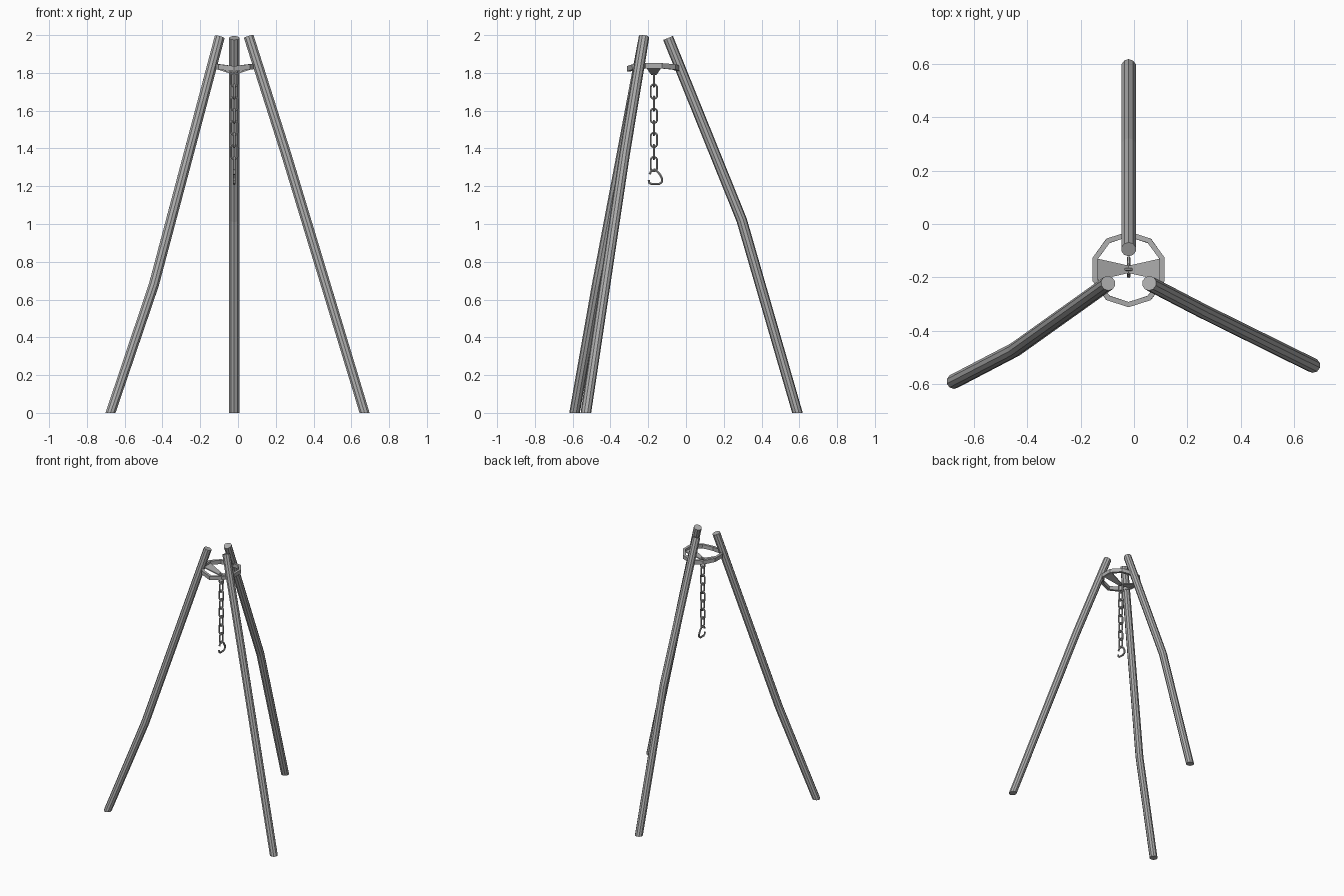
import bpy, bmesh, math
from mathutils import Vector

if "Cube" in bpy.data.objects:
    bpy.data.objects.remove(bpy.data.objects["Cube"])

# Single iron grey material
iron = bpy.data.materials.new("iron_grey")
iron.use_nodes = True
grey = (0.42, 0.42, 0.42, 1)
iron.diffuse_color = grey
iron.node_tree.nodes["Principled BSDF"].inputs["Base Color"].default_value = grey

CX, CY = -0.02, -0.17  # axis of the ring and chain


def finish(name, bm):
    bmesh.ops.recalc_face_normals(bm, faces=bm.faces)
    mesh = bpy.data.meshes.new(name)
    bm.to_mesh(mesh)
    bm.free()
    mesh.materials.append(iron)
    obj = bpy.data.objects.new(name, mesh)
    bpy.context.collection.objects.link(obj)
    return obj


def sweep(name, path, width, height, sides, ref, closed=False, flat_start=False):
    """Sweep an n-sided section along a path; height runs along ref."""
    pts = [Vector(p) for p in path]
    ref = Vector(ref)
    count = len(pts)
    bm = bmesh.new()
    rings = []
    for i, p in enumerate(pts):
        before = pts[i - 1] if i or closed else p
        after = pts[(i + 1) % count] if i < count - 1 or closed else p
        tangent = ((after - p).normalized() + (p - before).normalized()).normalized()
        if flat_start and i == 0:
            tangent = Vector((0, 0, 1))
        side = tangent.cross(ref).normalized()
        up = side.cross(tangent)
        ring = []
        for k in range(sides):
            a = math.tau * (k + 0.5) / sides
            ring.append(bm.verts.new(p + side * width * math.cos(a) + up * height * math.sin(a)))
        rings.append(ring)
    for i in range(count if closed else count - 1):
        r, s = rings[i], rings[(i + 1) % count]
        for k in range(sides):
            j = (k + 1) % sides
            bm.faces.new((r[k], r[j], s[j], s[k]))
    if not closed:
        bm.faces.new(rings[0])
        bm.faces.new(rings[-1])
    return finish(name, bm)


# Three slightly bent poles, each cut flat at the ground
legs = {
    "back_leg": [(-0.02, 0.59, 0), (-0.02, 0.295, 1.02), (-0.02, -0.095, 1.985)],
    "left_leg": [(0.67, -0.53, 0), (0.255, -0.325, 1.37), (0.057, -0.222, 1.992)],
    "right_leg": [(-0.675, -0.59, 0), (-0.445, -0.47, 0.68), (-0.097, -0.222, 1.99)],
}
for name, path in legs.items():
    sweep(name, path, 0.028, 0.028, 10, (0, 1, 0), flat_start=True)

# Ten-sided ring, dipping toward its front and back
ring_path = []
for k in range(10):
    a = math.tau * k / 10 + math.pi / 2
    ring_path.append((CX + 0.132 * math.cos(a), CY + 0.132 * math.sin(a),
                      1.822 + 0.016 * abs(math.cos(a))))
sweep("top_ring", ring_path, 0.014, 0.02, 4, (0, 0, 1), closed=True)

# Two tapered plates sloping down to the chain
for name, s in (("left_plate", 1), ("right_plate", -1)):
    bm = bmesh.new()
    outline = ((0.13, 0.043, 1.84), (0.13, -0.043, 1.84), (0, -0.014, 1.797), (0, 0.014, 1.797))
    top, low = [[bm.verts.new((CX + s * x, CY + y, z + dz)) for x, y, z in outline]
                for dz in (0, -0.008)]
    bm.faces.new(top)
    bm.faces.new(low)
    for k in range(4):
        j = (k + 1) % 4
        bm.faces.new((top[k], top[j], low[j], low[k]))
    finish(name, bm)

# Chain of alternating oval links
for n in range(8):
    z = 1.765 - 0.064 * n
    across = n % 2 == 1
    path = []
    for k in range(12):
        a = math.tau * (k + 0.5) / 12
        u = 0.017 * math.cos(a)
        v = 0.017 * math.sin(a) + math.copysign(0.021, math.sin(a))
        path.append((CX, CY + u, z + v) if across else (CX + u, CY, z + v))
    sweep(f"chain_link_{n + 1}", path, 0.006, 0.006, 6,
          (1, 0, 0) if across else (0, 1, 0), closed=True)

# Hook hanging from the last link
hook = [(-0.193, 1.263), (-0.184, 1.282), (-0.165, 1.289), (-0.142, 1.268), (-0.127, 1.242),
        (-0.128, 1.222), (-0.143, 1.211), (-0.183, 1.211), (-0.195, 1.219), (-0.197, 1.233)]
sweep("hook", [(CX, y, z) for y, z in hook], 0.007, 0.007, 6, (1, 0, 0))
